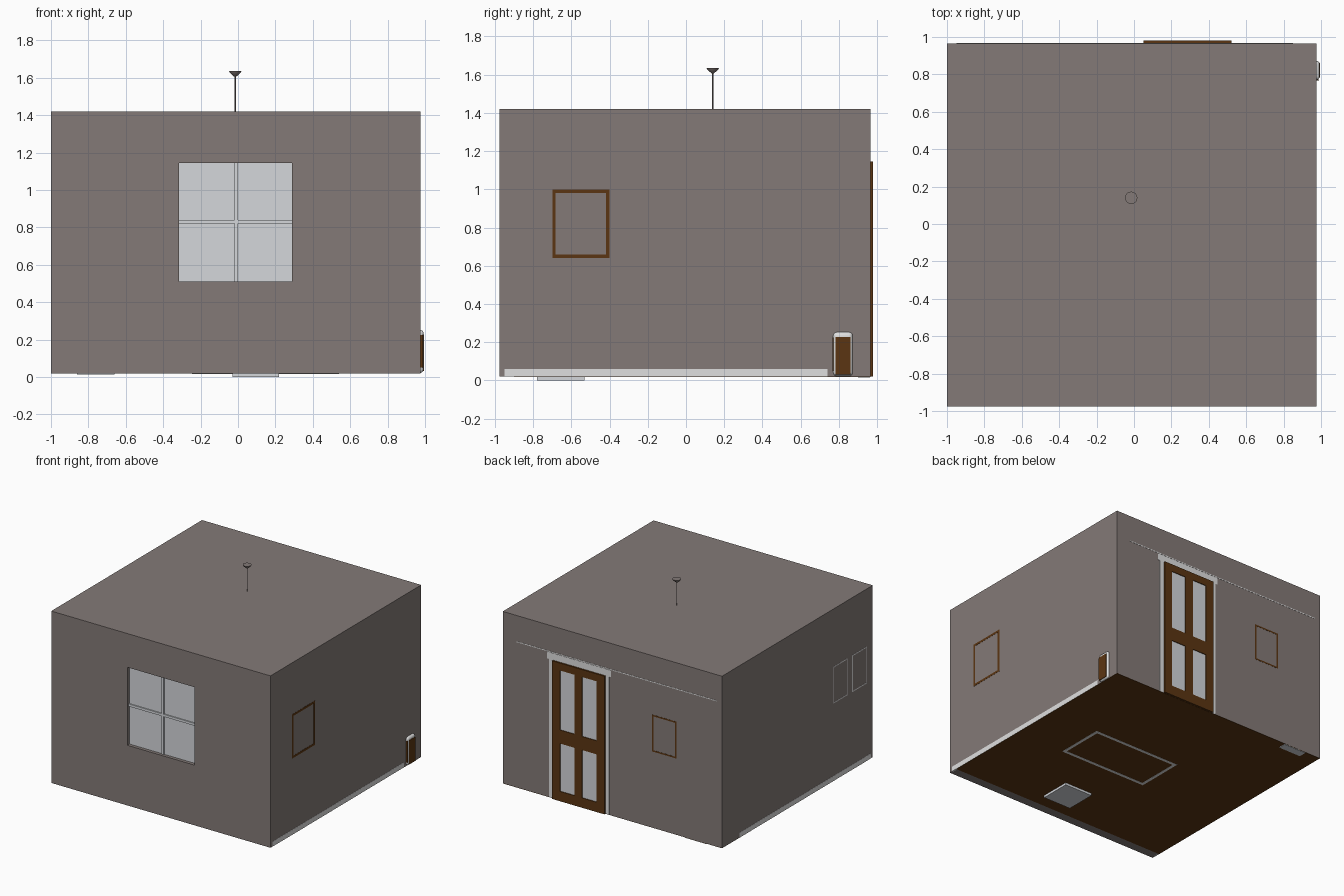
import bpy, bmesh, math
from mathutils import Vector

if "Cube" in bpy.data.objects:
    bpy.data.objects.remove(bpy.data.objects["Cube"])


def mat(name, r, g, b):
    m = bpy.data.materials.new(name)
    m.diffuse_color = (r, g, b, 1)
    m.use_nodes = True
    m.node_tree.nodes["Principled BSDF"].inputs["Base Color"].default_value = m.diffuse_color
    return m


WALL = mat("warm grey wall", .23, .195, .185)
GLASS = mat("pale grey glass", .66, .68, .71)
WHITE = mat("white trim", .74, .74, .74)
BROWN = mat("brown wood", .105, .036, .006)


def finish(name, bm, m):
    me = bpy.data.meshes.new(name)
    bmesh.ops.recalc_face_normals(bm, faces=bm.faces)
    bm.to_mesh(me)
    bm.free()
    me.materials.append(m)
    o = bpy.data.objects.new(name, me)
    bpy.context.collection.objects.link(o)
    return o


def box(name, x, y, z, m, bevel=0):
    """Box from (min, max) pairs on each axis."""
    bm = bmesh.new()
    bmesh.ops.create_cube(bm, size=1)
    for v in bm.verts:
        v.co = Vector([a[0] if c < 0 else a[1] for a, c in zip((x, y, z), v.co)])
    if bevel:
        bmesh.ops.bevel(bm, geom=bm.edges[:], offset=bevel, segments=4,
                        profile=.5, affect='EDGES')
    return finish(name, bm, m)


def frame(name, axis, at, u, v, w, m):
    """Thin rectangular frame lying across one axis; u and v are its outer limits."""
    parts = [((u[0], u[1]), (v[0], v[0] + w)), ((u[0], u[1]), (v[1] - w, v[1])),
             ((u[0], u[0] + w), (v[0] + w, v[1] - w)),
             ((u[1] - w, u[1]), (v[0] + w, v[1] - w))]
    for i, (a, b) in enumerate(parts):
        lim = {0: (at, a, b), 1: (a, at, b), 2: (a, b, at)}[axis]
        box(f"{name}_{i + 1}", *lim, m)


def lathe(name, profile, x, y, m, n=24):
    """Spin (radius, z) points round a vertical axis."""
    bm = bmesh.new()
    rings = [[bm.verts.new((x + r * math.cos(t * math.tau / n),
                            y + r * math.sin(t * math.tau / n), z))
              for t in range(n)] for r, z in profile]
    for a, b in zip(rings, rings[1:]):
        for i in range(n):
            j = (i + 1) % n
            bm.faces.new((a[i], a[j], b[j], b[i]))
    bm.faces.new(rings[0])
    bm.faces.new(rings[-1])
    return finish(name, bm, m)


X0, X1, Y0, Y1, Z0, Z1 = -1, .975, -.975, .965, .02, 1.42
WX, WZ = (-.315, .29), (.51, 1.145)

# Hollow room shell with a window opening
shell = box("room_shell", (X0, X1), (Y0, Y1), (Z0, Z1), WALL)
t = .04
for name, lim in (("room_cutter", ((X0 + t, X1 - t), (Y0 + t, Y1 - t), (Z0 + t, Z1 - t))),
                  ("window_cutter", (WX, (-1.1, -.9), WZ))):
    cutter = box(name, *lim, WALL)
    cutter.hide_render = True
    cutter.hide_viewport = True
    mod = shell.modifiers.new(name, 'BOOLEAN')
    mod.operation = 'DIFFERENCE'
    mod.object = cutter
    mod.solver = 'EXACT'

# Floorboards, below and inside
box("floor_underside", (X0, X1), (-.90, Y1), (.0185, .022), BROWN)
box("floor_inside", (X0 + t, X1 - t), (Y0 + t, Y1 - t), (.055, .063), BROWN)

# Window: glass set back in the opening with crossing bars
box("window_glass", WX, (-.948, -.940), WZ, GLASS)
box("window_bar_upright", (-.02, 0), (-.957, -.948), WZ, GLASS)
box("window_bar_level", WX, (-.957, -.948), (.82, .84), GLASS)

# Back door: stiles, rails and four panes
DY = (.955, .98)
for i, x in enumerate(((.05, .12), (.25, .32), (.45, .52))):
    box(f"door_stile_{i + 1}", x, DY, (.02, 1.145), BROWN)
for i, x in enumerate(((.12, .25), (.32, .45))):
    for j, z in enumerate(((.02, .10), (.49, .60), (1.085, 1.145))):
        box(f"door_rail_{i + 1}_{j + 1}", x, DY, z, BROWN)
    for j, z in enumerate(((.10, .49), (.60, 1.085))):
        box(f"door_pane_{i + 1}_{j + 1}", x, (.958, .974), z, GLASS)

# Door surround
SY = (.960, .9665)
for i, x in enumerate(((.015, .05), (.52, .56))):
    box(f"door_surround_side_{i + 1}", x, SY, (.02, 1.145), WHITE)
box("door_surround_top", (.0, .575), SY, (1.145, 1.20), WHITE)

# Picture rail and skirting showing at the wall faces
box("picture_rail", (-.95, .85), SY, (1.203, 1.210), WHITE)
for side, x in (("left", (X0 - .001, X0 + .01)), ("right", (X1 - .01, X1 + .001))):
    box(f"skirting_{side}", x, (-.95, .74), (.02, .06), WHITE)

# Picture frames
frame("right_picture", 0, (.965, .9762), (-.70, -.40), (.64, 1.0), .018, BROWN)
frame("back_picture", 1, (.960, .9662), (-.59, -.37), (.64, .94), .012, BROWN)
for i, y in enumerate(((-.65, -.47), (-.90, -.71))):
    frame(f"left_picture_{i + 1}", 0, (-1.0008, -.99), y, (.65, .95), .008, WHITE)

# Rounded furniture end standing through the right wall, with a wooden panel
arm = box("seat_arm", (.62, .993), (.77, .873), (.022, .253), WHITE, .02)
box("seat_arm_panel", (.985, .995), (.782, .861), (.032, .228), BROWN)
box("seat_arm_front_strip", (.94, .990), (.768, .772), (.05, .225), BROWN)

# Rug border and pads showing under the floor
frame("rug_border", 2, (.0175, .0645), (-.245, .54), (-.19, .21), .025, WHITE)
box("floor_pad", (-.03, .22), (-.78, -.53), (0, .08), GLASS)
box("small_floor_pad", (-.86, -.66), (.90, .963), (.014, .08), GLASS)

# Hanging lamp: ceiling cap and cord through the roof, shade inside
CX, CY = -.015, .14
cap = lathe("lamp_cap", [(.004, 1.605), (.012, 1.612), (.03, 1.628), (.033, 1.636)], CX, CY, WALL)
cord = lathe("lamp_cord", [(.003, 1.16), (.003, 1.61)], CX, CY, WALL, 8)
shade = lathe("lamp_shade", [(.14, 1.02), (.11, 1.10), (.03, 1.17)], CX, CY, WHITE)

for o in (arm, cap, cord, shade):
    bpy.ops.object.select_all(action='DESELECT')
    o.select_set(True)
    bpy.context.view_layer.objects.active = o
    bpy.ops.object.shade_smooth_by_angle()
